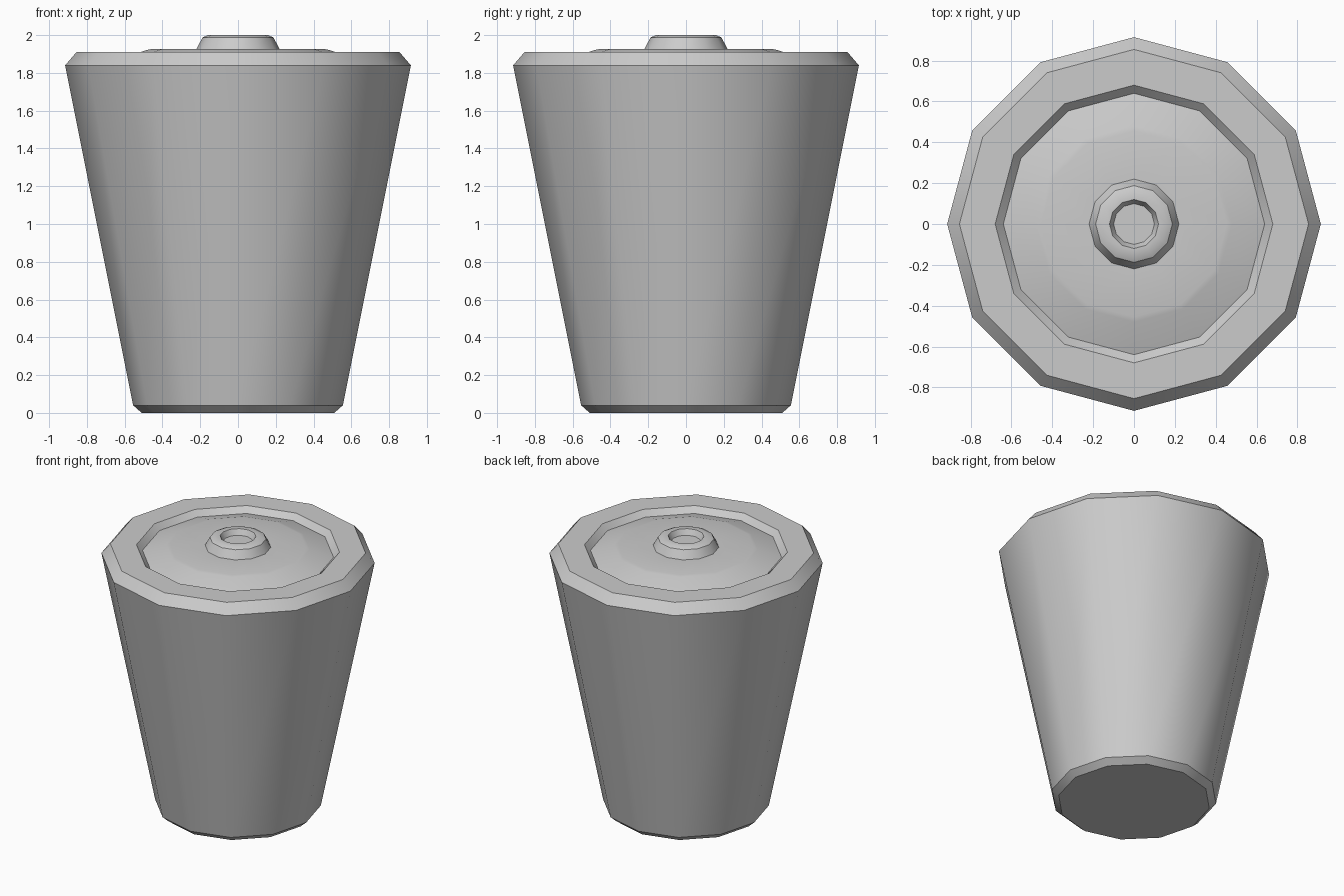
import bpy, bmesh
from math import radians, sin, cos

SIDES = 12

cube = bpy.data.objects.get("Cube")
if cube:
    bpy.data.objects.remove(cube, do_unlink=True)

grey = bpy.data.materials.new("light_grey")
grey.use_nodes = True
colour = (0.6, 0.6, 0.6, 1)
grey.diffuse_color = colour
grey.node_tree.nodes["Principled BSDF"].inputs["Base Color"].default_value = colour


def lathe(name, profile):
    """Turn a (radius, height) profile around z, closing its open ends."""
    bm = bmesh.new()
    rings = []
    for r, z in profile:
        if r == 0:
            rings.append([bm.verts.new((0, 0, z))] * SIDES)
        else:
            angles = [radians(360 / SIDES * i) for i in range(SIDES)]
            rings.append([bm.verts.new((r * cos(a), r * sin(a), z)) for a in angles])
    for low, high in zip(rings, rings[1:]):
        for i in range(SIDES):
            j = (i + 1) % SIDES
            corners = [low[i], low[j], high[j], high[i]]
            bm.faces.new(list(dict.fromkeys(corners)))
    mesh = bpy.data.meshes.new(name)
    bmesh.ops.recalc_face_normals(bm, faces=bm.faces)
    bm.to_mesh(mesh)
    bm.free()
    mesh.materials.append(grey)
    obj = bpy.data.objects.new(name, mesh)
    bpy.context.collection.objects.link(obj)
    bpy.ops.object.select_all(action="DESELECT")
    obj.select_set(True)
    bpy.context.view_layer.objects.active = obj
    bpy.ops.object.shade_smooth_by_angle(angle=radians(31))
    return obj


# Tapered tub, bevelled rim, sunken domed lid and hollow knob in one skin
lathe("tapered_container", [
    (0, 0), (0.51, 0), (0.555, 0.04),           # base
    (0.915, 1.84), (0.855, 1.91), (0.68, 1.91),  # wall and rim
    (0.64, 1.87), (0.48, 1.922), (0.455, 1.927),  # groove and lid
    (0.22, 1.927), (0.188, 1.987), (0.16, 2.0),   # knob
    (0.12, 2.0), (0.1, 1.96), (0, 1.96),         # knob hollow
])
